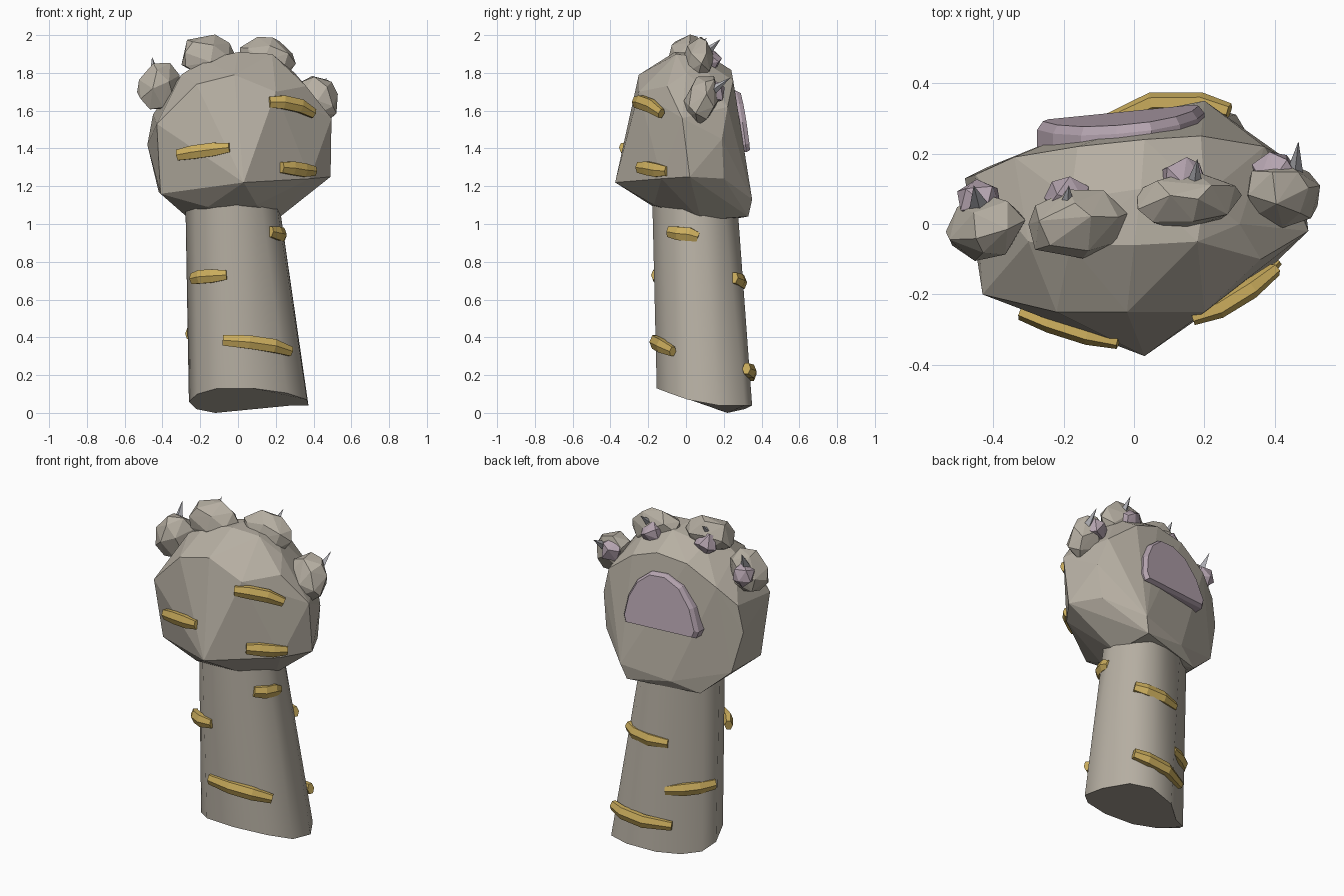
import bpy, bmesh, math
from mathutils import Vector, Matrix

if "Cube" in bpy.data.objects:
    bpy.data.objects.remove(bpy.data.objects["Cube"])


def material(name, rgb):
    m = bpy.data.materials.new(name)
    m.diffuse_color = (*rgb, 1)
    m.use_nodes = True
    m.node_tree.nodes["Principled BSDF"].inputs["Base Color"].default_value = m.diffuse_color
    return m


FUR = material("fur", (0.47, 0.43, 0.365))
PINK = material("pad_pink", (0.46, 0.37, 0.43))
GOLD = material("stripe_gold", (0.60, 0.42, 0.11))
CLAW = material("claw_grey", (0.45, 0.45, 0.48))


def finish(bm, name, mat, smooth=None):
    bmesh.ops.recalc_face_normals(bm, faces=bm.faces[:])
    me = bpy.data.meshes.new(name)
    bm.to_mesh(me)
    bm.free()
    ob = bpy.data.objects.new(name, me)
    bpy.context.collection.objects.link(ob)
    me.materials.append(mat)
    if smooth:
        bpy.ops.object.select_all(action='DESELECT')
        ob.select_set(True)
        bpy.context.view_layer.objects.active = ob
        bpy.ops.object.shade_smooth_by_angle(angle=math.radians(smooth))
    return ob


def loft(rings, name, mat, smooth=None):
    """Skin a list of point rings and cap both ends."""
    bm = bmesh.new()
    vs = [[bm.verts.new(p) for p in r] for r in rings]
    n = len(vs[0])
    for a, b in zip(vs, vs[1:]):
        for i in range(n):
            j = (i + 1) % n
            bm.faces.new((a[i], a[j], b[j], b[i]))
    bm.faces.new(vs[0])
    bm.faces.new(vs[-1])
    return finish(bm, name, mat, smooth)


def hull(points, name, mat):
    bm = bmesh.new()
    for p in points:
        bm.verts.new(p)
    res = bmesh.ops.convex_hull(bm, input=bm.verts[:])
    junk = [v for v in res["geom_interior"] if isinstance(v, bmesh.types.BMVert)]
    bmesh.ops.delete(bm, geom=junk, context='VERTS')
    return finish(bm, name, mat)


def blob(name, mat, centre, radii, rot, ratio):
    """Ellipsoid reduced to a few irregular flat faces."""
    bm = bmesh.new()
    spin = Matrix.Rotation(rot[1], 4, 'Y') @ Matrix.Rotation(rot[0], 4, 'X') @ Matrix.Rotation(rot[2], 4, 'Z')
    mat4 = Matrix.Translation(centre) @ spin @ Matrix.Diagonal((*radii, 1))
    bmesh.ops.create_icosphere(bm, subdivisions=2, radius=1, matrix=mat4)
    ob = finish(bm, name, mat)
    ob.modifiers.new("facets", 'DECIMATE').ratio = ratio
    return ob


# Forearm: skewed oval section, slanted cut at the bottom
low = [(-.26, .08, .06), (-.215, -.05, .10), (-.11, -.145, .13), (.08, -.155, .13), (.26, -.09, .105),
       (.365, .01, .07), (.373, .17, .04), (.29, .31, .04), (.16, .35, .04), (-.01, .31, .02), (-.12, .22, .0), (-.22, .16, .02)]
high = [(-.28, .07), (-.23, -.05), (-.13, -.16), (-.01, -.18), (.11, -.13),
        (.19, -.02), (.205, .08), (.155, .19), (.08, .265), (-.03, .265), (-.14, .24), (-.24, .17)]
loft([low, [(x, y, 1.2) for x, y in high]], "forearm", FUR, 60)

# Palm: faceted convex mass, flat towards the back
palm = [
    (.03, -.375, 1.22), (-.43, -.2, 1.53), (-.41, -.14, 1.16), (.49, .02, 1.25), (.495, -.02, 1.56),
    (.38, -.13, 1.24), (.2, -.25, 1.7), (-.22, -.25, 1.74), (-.02, -.25, 1.79), (.36, -.1, 1.73),
    (-.18, -.06, 1.87), (.0, -.06, 1.91), (.18, -.05, 1.9), (-.3, -.05, 1.79), (.3, .0, 1.8),
    (-.48, .13, 1.42), (-.45, .14, 1.58), (-.34, .19, 1.68), (-.16, .22, 1.79), (.03, .24, 1.815), (.19, .25, 1.76),
    (.02, .1, 1.905), (-.18, .07, 1.86), (.2, .08, 1.87),
    (.37, .22, 1.62), (.425, .19, 1.45), (.4, .2, 1.24), (.2, .35, 1.13), (.17, .33, 1.04),
    (-.25, .22, 1.02), (-.42, .16, 1.17), (.2, .08, 1.02), (-.1, .29, 1.08), (-.16, -.17, 1.09), (.1, -.17, 1.1),
]
hull(palm, "palm", FUR)

# Toes, toe pads and claws
toes = [
    ((-.42, -.01, 1.73), (.11, .09, .135), (-.1, .35, .3), (-.44, .07, 1.74), (-.44, .05, 1.79), (-.455, .11, 1.885)),
    ((-.165, .0, 1.89), (.145, .095, .115), (-.3, -.1, .2), (-.19, .075, 1.87), (-.19, .04, 1.92), (-.185, .11, 1.985)),
    ((.15, .065, 1.87), (.155, .08, .12), (-.2, .15, .1), (.14, .13, 1.87), (.17, .1, 1.9), (.18, .185, 1.98)),
    ((.42, .085, 1.66), (.11, .088, .14), (-.3, -.25, .2), (.4, .15, 1.70), (.455, .13, 1.70), (.467, .235, 1.775)),
]
for i, (c, r, rot, pad, base, tip) in enumerate(toes, 1):
    blob(f"toe_{i}", FUR, c, r, rot, .45)
    blob(f"toe_pad_{i}", PINK, pad, (.066, .055, .066), (.3, rot[1], 0), .25)
    base, tip = Vector(base), Vector(tip)
    d = tip - base
    bm = bmesh.new()
    bmesh.ops.create_cone(bm, cap_ends=True, segments=4, radius1=.028, radius2=0, depth=d.length,
                          matrix=Matrix.Translation((base + tip) / 2) @ d.to_track_quat('Z', 'Y').to_matrix().to_4x4())
    finish(bm, f"claw_{i}", CLAW)

# Main pad: domed plate lying on the back of the palm
outline = [(-.26, 0), (-.275, .04), (-.23, .17), (-.15, .28), (-.05, .33), (.05, .325),
           (.13, .26), (.18, .16), (.2, .04), (.185, 0)]


def pad_ring(scale, depth):
    ring = []
    for x, h in outline:
        x, h = -.04 + (x + .04) * scale, .16 + (h - .16) * scale
        ring.append((x, .285 + .1 * x - .12 * h + depth, 1.38 + h))
    return ring


loft([pad_ring(1, -.06), pad_ring(1, .015), pad_ring(.93, .038)], "main_pad", PINK)

# Stripes: tapered hexagonal strips that follow the surface
stripes = [
    [(-.32, -.25, 1.365), (-.24, -.28, 1.38), (-.13, -.315, 1.395), (-.045, -.335, 1.405)],
    [(.165, -.265, 1.645), (.24, -.24, 1.645), (.33, -.185, 1.625), (.4, -.13, 1.585)],
    [(.23, -.25, 1.30), (.29, -.205, 1.295), (.35, -.155, 1.285), (.405, -.1, 1.28)],
    [(-.24, -.07, .71), (-.2, -.12, .72), (-.14, -.155, .725), (-.06, -.165, .73)],
    [(.17, -.09, .96), (.21, -.04, .95), (.23, .02, .945), (.235, .065, .93)],
    [(-.08, -.16, .385), (.06, -.165, .375), (.19, -.13, .355), (.28, -.07, .325)],
    [(-.26, .09, .42), (-.21, .17, .415), (-.14, .225, .405), (-.05, .275, .395)],
    [(.21, .255, .715), (.15, .285, .70), (.04, .295, .69), (-.07, .27, .685)],
    [(.27, .32, .235), (.19, .345, .22), (.05, .345, .205), (-.1, .28, .19)],
]
for i, path in enumerate(stripes, 1):
    pts = [Vector(p) for p in path]
    rings = []
    for k, p in enumerate(pts):
        t = pts[min(k + 1, 3)] - pts[max(k - 1, 0)]
        out = t.cross(Vector((0, 0, 1))).normalized()
        up = out.cross(t).normalized()
        s = (.8, 1, 1, .7)[k]
        rings.append([p + s * (.029 * math.cos(a) * out + .041 * math.sin(a) * up)
                      for a in (j * math.pi / 3 for j in range(6))])
    loft(rings, f"stripe_{i}", GOLD)
